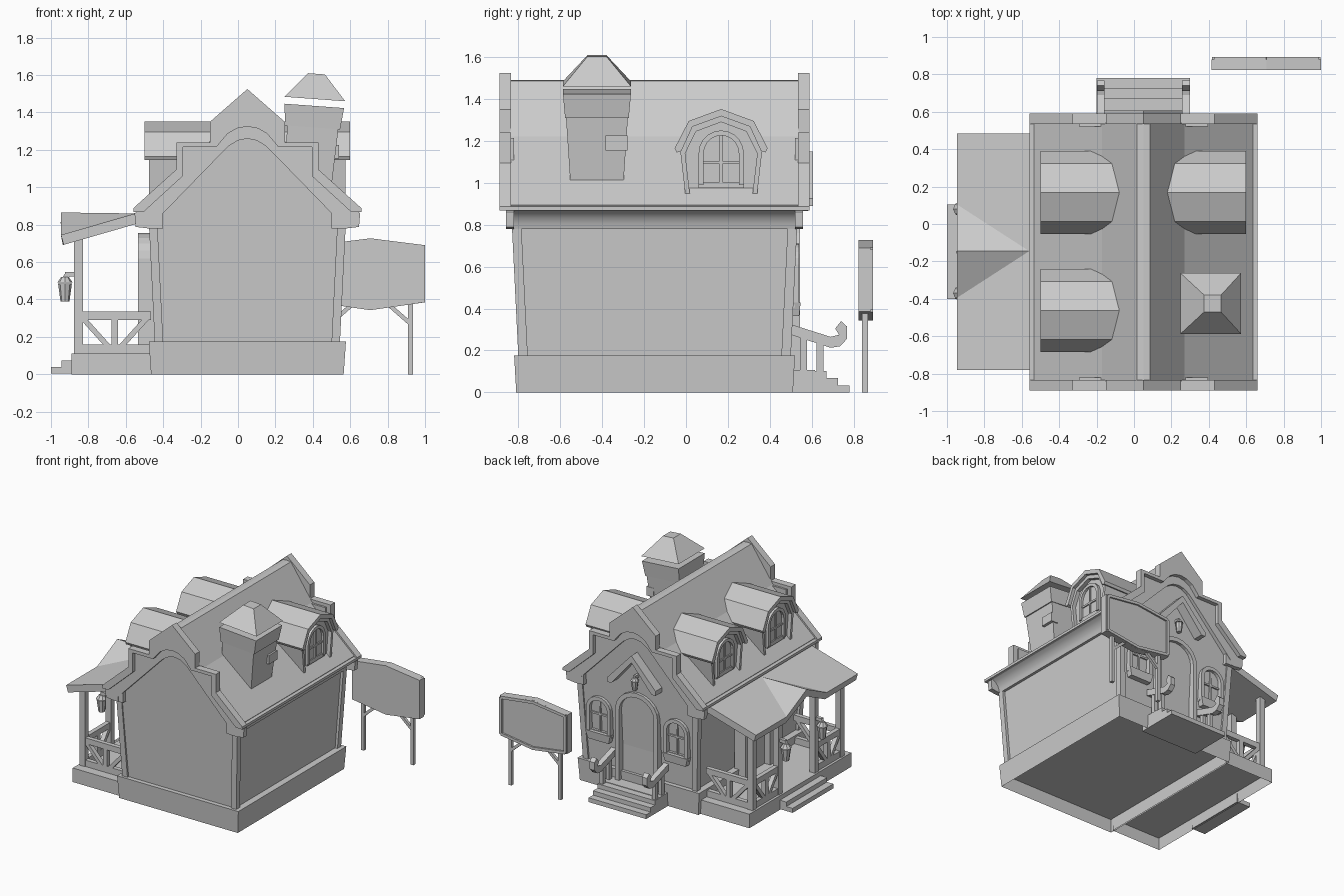
import bpy, bmesh, math
from mathutils import Vector, Matrix

if "Cube" in bpy.data.objects:
    bpy.data.objects.remove(bpy.data.objects["Cube"])

CX, CY = 0.05, -0.15   # centre of the main house


def make(name, verts, faces):
    bm = bmesh.new()
    vs = [bm.verts.new(v) for v in verts]
    for f in faces:
        bm.faces.new([vs[i] for i in f])
    bmesh.ops.recalc_face_normals(bm, faces=bm.faces)
    me = bpy.data.meshes.new(name)
    bm.to_mesh(me)
    bm.free()
    ob = bpy.data.objects.new(name, me)
    bpy.context.collection.objects.link(ob)
    return ob


def prism(name, pts, axis, a, b):
    """Extrude a profile along x (y,z points), y (x,z points) or z (x,y points)."""
    put = {'x': lambda p, t: (t, p[0], p[1]),
           'y': lambda p, t: (p[0], t, p[1]),
           'z': lambda p, t: (p[0], p[1], t)}[axis]
    n = len(pts)
    faces = [range(n), range(n, 2 * n)]
    faces += [(i, (i + 1) % n, (i + 1) % n + n, i + n) for i in range(n)]
    return make(name, [put(p, a) for p in pts] + [put(p, b) for p in pts], faces)


def frustum(name, c, lo, hi, z0, z1):
    """Tapered block about centre c with half sizes lo and hi."""
    q = [(-1, -1), (1, -1), (1, 1), (-1, 1)]
    v = [(c[0] + i * h[0], c[1] + j * h[1], z) for h, z in ((lo, z0), (hi, z1)) for i, j in q]
    return make(name, v, [(0, 1, 2, 3), (4, 5, 6, 7)] + [(i, (i + 1) % 4, (i + 1) % 4 + 4, i + 4) for i in range(4)])


def box(name, x0, x1, y0, y1, z0, z1):
    return prism(name, [(x0, y0), (x1, y0), (x1, y1), (x0, y1)], 'z', z0, z1)


def hollow(ob, depth, rim=.012):
    """Recess the underside so that a skirt remains."""
    bm = bmesh.new()
    bm.from_mesh(ob.data)
    low = [f for f in bm.faces if f.normal.z < -.9]
    bmesh.ops.inset_region(bm, faces=low, thickness=rim)
    bmesh.ops.translate(bm, verts=low[0].verts[:], vec=(0, 0, depth))
    bm.to_mesh(ob.data)
    bm.free()


def beam(name, p, q, w, h):
    p, q = Vector(p), Vector(q)
    d = q - p
    ob = frustum(name, (0, 0), (w / 2, d.length / 2), (w / 2, d.length / 2), -h / 2, h / 2)
    ob.data.transform(Matrix.Translation((p + q) / 2) @ d.to_track_quat('Y', 'Z').to_matrix().to_4x4())
    return ob


def sym(half, c):
    """Half profile (apex first) to a full one centred on c."""
    return [(c - u, z) for u, z in reversed(half)] + [(c + u, z) for u, z in half if u > 0]


def band(name, outer, inner, c, axis, a, b):
    return prism(name, sym(outer, c) + sym(inner, c)[::-1], axis, a, b)


def arch(hw, z0, spring, rise, n=5):
    a = [(hw * math.sin(i * math.pi / 2 / n), spring + rise * math.cos(i * math.pi / 2 / n)) for i in range(n + 1)]
    return a + [(hw, z0)]


def opening(name, c, hw, z0, spring, rise, axis, a, b, t=0.028, bars=True):
    """Arched frame and panel, with glazing bars for windows; b is the outer plane."""
    m = a + (b - a) * 0.5
    band(name + "_frame", arch(hw, z0, spring, rise), arch(hw - t, z0, spring, rise - t), c, axis, a, b)
    prism(name + "_panel", sym(arch(hw - t, z0, spring, rise - t), c), axis, a, m)
    if bars:
        k, top = a + (b - a) * 0.75, spring + rise - t
        for u0, u1, w0, w1 in ((-.007, .007, z0, top), (t - hw, hw - t, spring - .05, spring - .036),
                               (-hw, hw, z0 - .015, z0 + .015)):
            prism(name + "_bar", [(c + u0, w0), (c + u1, w0), (c + u1, w1), (c + u0, w1)], axis, a, k)


# plinth, gabled walls and leaning corner posts
hollow(frustum("plinth", (CX, CY), (.515, .66), (.527, .67), 0, .175), .1)
wv = []
for s in (-1, 1):
    wv += [(CX + u, CY + s * v, z) for u, v, z in
           ((-.475, .635, .17), (.475, .635, .17), (.507, .675, .84), (0, .69, 1.44), (-.507, .675, .84))]
make("walls", wv, [range(5), range(5, 10)] + [(i, (i + 1) % 5, (i + 1) % 5 + 5, i + 5) for i in range(5)])
for sx in (-1, 1):
    for sy in (-1, 1):
        rings = [[(CX + sx * x, CY + sy * y, z) for x, y in ((a, b), (a - .045, b), (a - .045, b - .045), (a, b - .045))]
                 for a, b, z in ((.495, .65, .17), (.527, .682, .82))]
        make("corner_post", rings[0] + rings[1],
             [range(4), range(4, 8)] + [(i, (i + 1) % 4, (i + 1) % 4 + 4, i + 4) for i in range(4)])

# main roof, smooth coved eaves and fascia
band("roof", [(0, 1.49), (.035, 1.487), (.22, 1.22), (.585, .895)],
     [(0, 1.44), (.2, 1.18), (.57, .87)], CX, 'y', -.84, .54)
for s in (-1, 1):
    cove = prism("eave_cove", [(CX + s * u, z) for u, z in
                 ((.45, .78), (.525, .78), (.531, .807), (.545, .835), (.568, .858), (.597, .872), (.45, .872))],
                 'y', CY - .705, CY + .705)
    bpy.context.view_layer.objects.active = cove
    cove.select_set(True)
    bpy.ops.object.shade_smooth_by_angle(angle=math.radians(35))
    cove.select_set(False)
    x = sorted((CX + s * .57, CX + s * .61))
    box("fascia", x[0], x[1], CY - .738, CY + .738, .868, .888)

# stepped parapets with an arched trim on both gables
outer = [(0, 1.525), (.2, 1.35), (.2, 1.24), (.38, 1.24), (.38, 1.095), (.61, .888)]
stepped = [(0, 1.325), (.055, 1.315), (.105, 1.287), (.145, 1.24), (.165, 1.215), (.345, 1.215), (.345, 1.06), (.555, .868)]
gable = [(0, 1.26), (.05, 1.25), (.1, 1.22), (.14, 1.18), (.49, .82), (.49, .78)]
for s in (-1, 1):
    band("parapet", outer + [(.608, .868)], stepped, CX, 'y', CY + s * .685, CY + s * .74)
    band("parapet_inner_trim", stepped[:-1] + [(.603, .86), (.597, .788), (.53, .78)], gable, CX, 'y', CY + s * .67, CY + s * .708)


# dormers
def dormer(s, cy):
    X = lambda u: CX + s * u
    band("dormer_roof", [(0, 1.352), (.155, 1.295), (.222, 1.165), (.212, 1.145)],
         [(0, 1.318), (.137, 1.268), (.19, 1.152)], cy, 'x', X(.09), X(.55))
    wall = [(0, 1.325), (.14, 1.274), (.195, 1.15), (.172, .95)]
    prism("dormer_wall", sym(wall[:3] + [(.165, .9)], cy), 'x', X(.2), X(.495))
    band("dormer_casing", wall, [(0, 1.29), (.12, 1.245), (.172, 1.14), (.15, .95)], cy, 'x', X(.48), X(.525))
    opening("dormer_window", cy, .108, .99, 1.14, .11, 'x', X(.48), X(.518), .024)


for s, cy in ((-1, .168), (-1, -.462), (1, .168)):
    dormer(s, cy)

# leaning chimney with a floating cap
tilt = Matrix.Translation((.405, 0, 1.4)) @ Matrix.Rotation(math.radians(4.2), 4, 'Y') @ Matrix.Translation((-.405, 0, -1.4))
for name, lo, hi, z0, z1 in (("chimney_shaft", (.122, .125), (.138, .148), .98, 1.33),
                             ("chimney_collar", (.147, .152), (.16, .162), 1.32, 1.435),
                             ("chimney_cap", (.163, .163), (.045, .045), 1.472, 1.607)):
    frustum(name, (.405, -.425), lo, hi, z0, z1).data.transform(tilt)
box("chimney_brick", .48, .54, -.385, -.28, 1.155, 1.225)


def lantern(x, y, z, k=1.0):
    for name, r1, r2, h, dz in (("lantern_glass", .024, .037, .095, 0), ("lantern_cap", .042, .02, .03, .1)):
        bpy.ops.mesh.primitive_cone_add(vertices=8, radius1=r1 * k, radius2=r2 * k, depth=h * k,
                                        location=(x, y, z + (dz + h / 2) * k))
        bpy.context.object.name = name


# porch deck, steps and roof with a small gable
PY = -.145
hollow(box("porch_deck", -.89, -.455, -.78, .485, 0, .11), .09)
box("porch_step_lower", -1, -.88, PY - .255, PY + .25, 0.005, .04)
box("porch_step_upper", -.945, -.88, PY - .255, PY + .25, .035, .075)
ev = [(-.947, -.78, .745), (-.947, PY - .25, .745), (-.947, PY, .865), (-.947, PY + .25, .745), (-.947, .485, .745),
      (-.56, PY, .86), (-.52, -.78, .868), (-.52, .485, .868)]
roof = make("porch_roof", ev, [(6, 5, 1, 0), (5, 2, 1), (5, 3, 2), (5, 7, 4, 3), (5, 6, 7)])
if roof.data.polygons[0].normal.z < 0:
    roof.data.flip_normals()
mod = roof.modifiers.new("thickness", 'SOLIDIFY')
mod.thickness, mod.offset = .055, -1


# porch posts, braced railings and lanterns
def railing(p, q):
    p, q = Vector(p), Vector(q)
    at = lambda t, z: p.lerp(q, t) + Vector((0, 0, z))
    for name, a, b, w in (("top_rail", at(0, .312), at(1, .312), .045), ("bottom_rail", at(0, .135), at(1, .135), .05),
                          ("brace", at(.06, .3), at(.42, .145), .028), ("brace", at(.94, .3), at(.58, .145), .028)):
        beam("porch_" + name, a, b, .035, w)
    beam("porch_baluster", at(.5, .13), at(.5, .31), .035, .035)


for y in (-.69, .40, -.37, .08):
    box("porch_post", -.877, -.83, y - .023, y + .023, .1, .72)
for y in (-.69, .40):
    railing((-.853, y, 0), (-.465, y, 0))
    railing((-.853, y, 0), (-.853, -.37 if y < 0 else .08, 0))
for y in (-.37, .08):
    lantern(-.925, y, .39)
    beam("lantern_arm", (-.925, y, .51), (-.91, y, .535), .02, .03)
    beam("lantern_arm", (-.925, y, .535), (-.86, y, .535), .025, .025)
opening("porch_door", PY, .17, .11, .62, .135, 'x', -.44, -.535, .035, False)

# arched entrance door, side windows with planters, and canopy
opening("entrance_door", CX, .185, .1, .66, .17, 'y', .45, .545, .035, False)
for s in (-1, 1):
    wx = CX + s * .335
    opening("entrance_window", wx, .105, .42, .61, .1, 'y', .46, .54)
    frustum("planter", (wx, .515), (.09, .025), (.108, .032), .365, .43)
band("entrance_canopy", [(0, 1.15), (.21, .925), (.21, .89)], [(0, 1.095), (.175, .89)], CX, 'y', .52, .607)
lantern(CX, .565, .865, .75)
beam("entrance_lantern_arm", (CX, .51, .965), (CX, .57, .965), .02, .025)

# entrance steps with curled handrails
for i, y in enumerate((.78, .725, .67, .615)):
    box("entrance_step", CX - .25, CX + .25, .45, y, i * .034, (i + 1) * .034 - .03 * (i == 3))
curl = [(.5, .325), (.69, .265), (.73, .275), (.712, .305), (.74, .34), (.768, .315), (.768, .255), (.735, .22), (.69, .213), (.5, .275)]
for s in (-1, 1):
    x = CX + s * .228
    prism("handrail", curl, 'x', x - .021, x + .021)
    for y, z in ((.56, .28), (.64, .255)):
        box("handrail_baluster", x - .015, x + .015, y - .017, y + .017, .09, z)

# standing sign board
SX = .7075
hexa = [(SX - .2925, .69), (SX, .727), (SX + .2925, .69), (SX + .2925, .385), (SX, .343), (SX - .2925, .385)]
prism("sign_board", hexa, 'y', .824, .88)
rim = [(SX + (x - SX) * .955, .536 + (z - .536) * .94) for x, z in hexa]
for (x0, z0), (x1, z1) in zip(rim, rim[1:] + rim[:1]):
    beam("sign_rim", (x0, .882, z0), (x1, .882, z1), .022, .022)
for s in (-1, 1):
    x = SX + s * .215
    box("sign_leg", x - .013, x + .013, .84, .868, 0, .4)
    beam("sign_brace", (x, .854, .27), (x - s * .12, .854, .375), .022, .022)
